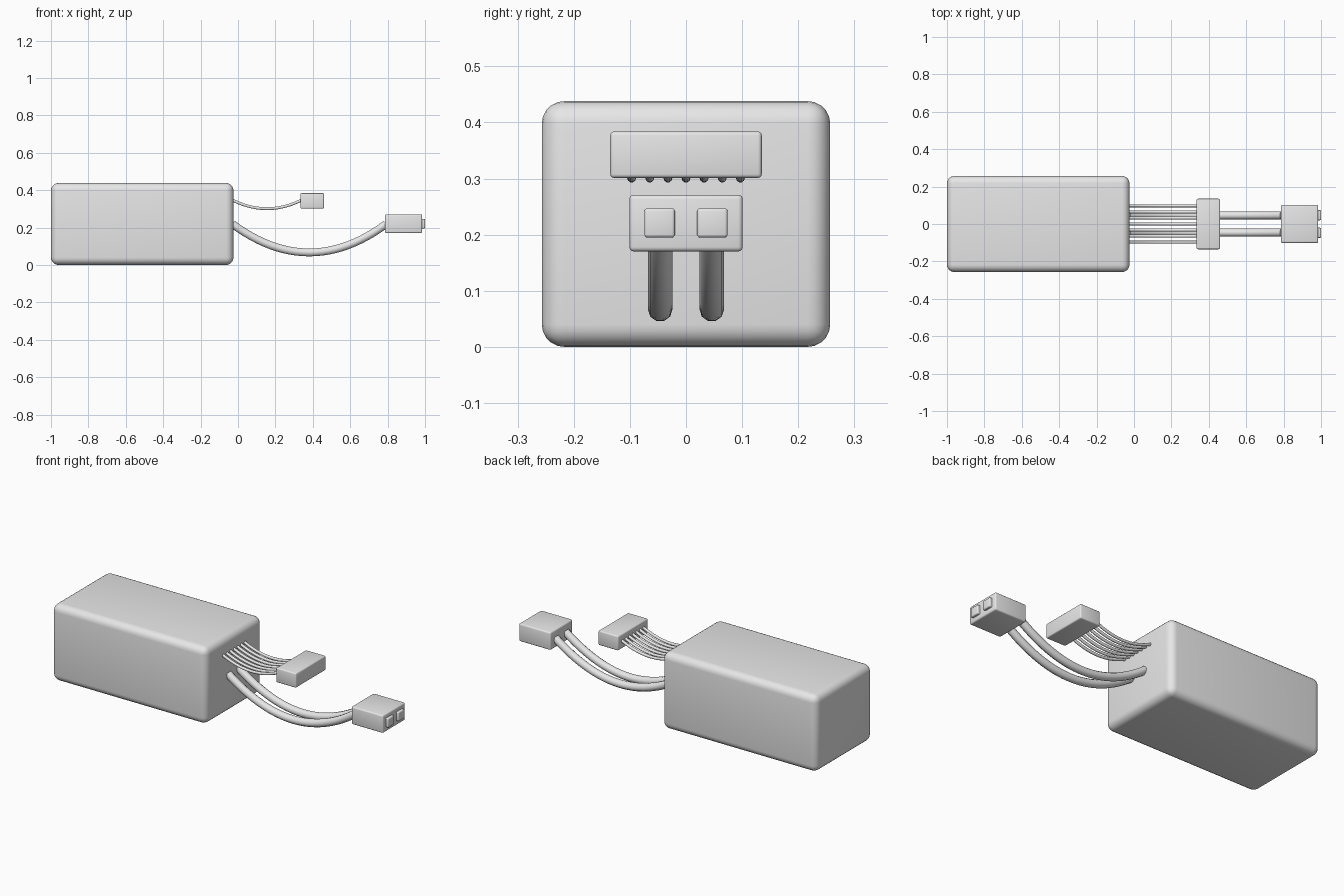
import bpy
import math

if "Cube" in bpy.data.objects:
    bpy.data.objects.remove(bpy.data.objects["Cube"], do_unlink=True)

grey = bpy.data.materials.new("light_grey")
grey.use_nodes = True
grey.diffuse_color = (0.8, 0.8, 0.8, 1)
grey.node_tree.nodes["Principled BSDF"].inputs["Base Color"].default_value = (0.8, 0.8, 0.8, 1)


def finish(obj, name):
    obj.name = name
    obj.data.materials.append(grey)
    bpy.ops.object.select_all(action="DESELECT")
    obj.select_set(True)
    bpy.context.view_layer.objects.active = obj


def rounded_box(name, x, y, z, bevel, segments):
    """Box spanning the given (low, high) ranges, with rounded edges."""
    ranges = (x, y, z)
    bpy.ops.mesh.primitive_cube_add(size=1, location=[(a + b) / 2 for a, b in ranges])
    obj = bpy.context.object
    obj.scale = [b - a for a, b in ranges]
    bpy.ops.object.transform_apply(location=False, rotation=False, scale=True)
    finish(obj, name)
    mod = obj.modifiers.new("rounding", "BEVEL")
    mod.width = bevel
    mod.segments = segments
    bpy.ops.object.modifier_apply(modifier=mod.name)
    bpy.ops.object.shade_smooth_by_angle(angle=math.radians(40))


def sagging_wire(name, x0, x1, y, z_end, z_low, radius):
    """Tube hanging in a parabola between two ends of equal height."""
    curve = bpy.data.curves.new(name, "CURVE")
    curve.dimensions = "3D"
    curve.bevel_depth = radius
    curve.bevel_resolution = 3
    curve.resolution_u = 24
    curve.use_fill_caps = True
    spline = curve.splines.new("BEZIER")
    spline.bezier_points.add(1)
    third = (x1 - x0) / 3
    drop = (z_end - z_low) * 4 / 3
    for point, x, side in zip(spline.bezier_points, (x0, x1), (1, -1)):
        point.handle_left_type = point.handle_right_type = "FREE"
        point.co = (x, y, z_end)
        inner = (x + side * third, y, z_end - drop)
        outer = (x - side * third, y, z_end + drop)
        point.handle_right = inner if side > 0 else outer
        point.handle_left = outer if side > 0 else inner
    obj = bpy.data.objects.new(name, curve)
    bpy.context.collection.objects.link(obj)
    finish(obj, name)
    bpy.ops.object.convert(target="MESH")
    bpy.ops.object.shade_smooth_by_angle(angle=math.radians(50))


# Battery pack
rounded_box("battery_body", (-1, -0.024), (-0.257, 0.257), (0, 0.438), 0.04, 5)

# Balance lead: seven thin wires and a wide plug
for i in range(7):
    sagging_wire(f"balance_wire_{i + 1}", -0.03, 0.34, (i - 3) * 0.0323, 0.347, 0.301, 0.008)
rounded_box("balance_plug", (0.334, 0.46), (-0.135, 0.135), (0.301, 0.384), 0.007, 3)

# Power lead: two thick wires and a plug with two contacts
for side, label in ((-1, "right"), (1, "left")):
    sagging_wire(f"power_wire_{label}", -0.03, 0.792, side * 0.046, 0.219, 0.067, 0.022)
    y = side * 0.047
    rounded_box(f"power_contact_{label}", (0.96, 1), (y - 0.027, y + 0.027), (0.195, 0.247), 0.005, 3)
rounded_box("power_plug", (0.785, 0.985), (-0.101, 0.101), (0.17, 0.271), 0.008, 3)
